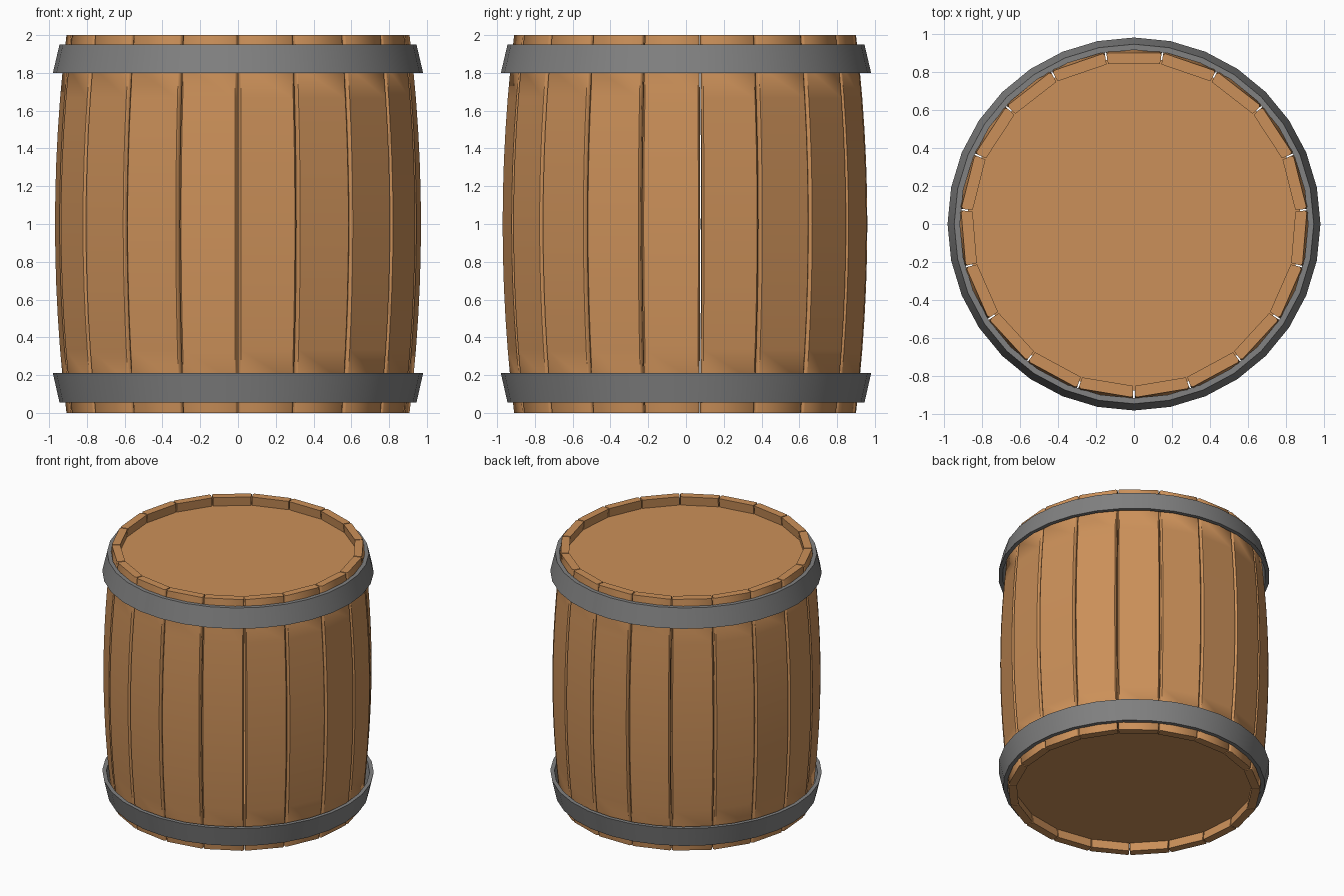
import bpy, bmesh, math

if "Cube" in bpy.data.objects:
    bpy.data.objects.remove(bpy.data.objects["Cube"])

STAVES = 19
LEVELS = 12
HEIGHT = 2.0


def material(name, rgb):
    m = bpy.data.materials.new(name)
    m.diffuse_color = (*rgb, 1)
    m.use_nodes = True
    m.node_tree.nodes["Principled BSDF"].inputs["Base Color"].default_value = m.diffuse_color
    return m


wood = material("wood", (0.60, 0.28, 0.10))
iron = material("iron", (0.22, 0.22, 0.22))


def make_object(name, bm, mat):
    bmesh.ops.recalc_face_normals(bm, faces=bm.faces)
    mesh = bpy.data.meshes.new(name)
    bm.to_mesh(mesh)
    bm.free()
    ob = bpy.data.objects.new(name, mesh)
    bpy.context.collection.objects.link(ob)
    mesh.materials.append(mat)
    return ob


def smooth(ob, degrees):
    bpy.ops.object.select_all(action='DESELECT')
    ob.select_set(True)
    bpy.context.view_layer.objects.active = ob
    bpy.ops.object.shade_smooth_by_angle(angle=math.radians(degrees))


# Staves: bulging flat-faced planks with chamfered long edges
def stave_section(z):
    apothem = 0.90 + 0.06 * (1 - (z - 1) ** 2)
    slope = math.tan(math.pi / STAVES)
    gap, chamfer = 0.004, 0.011
    inner = apothem - 0.06
    half_out = apothem * slope - gap
    half_in = inner * slope - gap
    right = [(inner, half_in), (apothem - chamfer, half_out - chamfer * slope),
             (apothem, half_out - chamfer)]
    return right + [(r, -t) for r, t in reversed(right)]


bm = bmesh.new()
for i in range(STAVES):
    a = math.pi / 2 + i * math.tau / STAVES
    c, s = math.cos(a), math.sin(a)
    rings = []
    for k in range(LEVELS + 1):
        z = HEIGHT * k / LEVELS
        rings.append([bm.verts.new((r * c - t * s, r * s + t * c, z))
                      for r, t in stave_section(z)])
    for lo, hi in zip(rings, rings[1:]):
        for j in range(6):
            n = (j + 1) % 6
            bm.faces.new((lo[j], lo[n], hi[n], hi[j]))
    bm.faces.new(rings[0])
    bm.faces.new(rings[-1])
smooth(make_object("staves", bm, wood), 50)


# Heads: recessed discs closing both ends
for name, z in (("top_head", 1.90), ("bottom_head", 0.10)):
    bm = bmesh.new()
    bmesh.ops.create_cone(bm, cap_ends=True, segments=STAVES * 2,
                          radius1=0.875, radius2=0.875, depth=0.06)
    bmesh.ops.translate(bm, verts=bm.verts, vec=(0, 0, z))
    make_object(name, bm, wood)


# Hoops: conical iron bands, wider toward the belly
def hoop(name, z_end, z_belly, sides=32):
    profile = [(0.945, z_end), (0.98, z_belly), (0.95, z_belly), (0.915, z_end)]
    bm = bmesh.new()
    rings = []
    for i in range(sides):
        a = i * math.tau / sides
        rings.append([bm.verts.new((r * math.cos(a), r * math.sin(a), z))
                      for r, z in profile])
    for i in range(sides):
        p, q = rings[i], rings[(i + 1) % sides]
        for j in range(4):
            n = (j + 1) % 4
            bm.faces.new((p[j], p[n], q[n], q[j]))
    smooth(make_object(name, bm, iron), 30)


hoop("bottom_hoop", 0.055, 0.21)
hoop("top_hoop", 1.95, 1.80)
